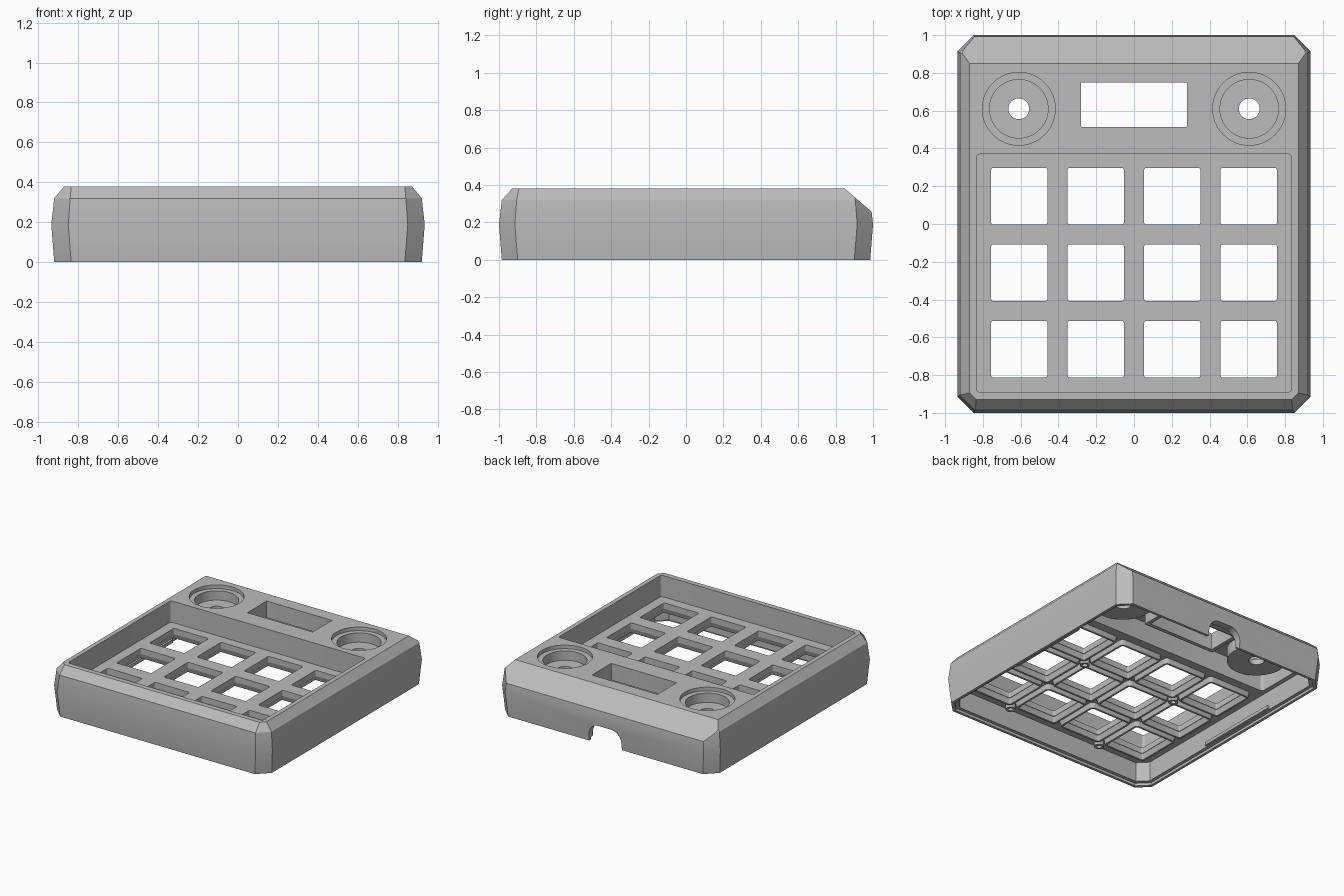
import bpy, bmesh, math
from mathutils import Vector

old = bpy.data.objects.get("Cube")
if old:
    bpy.data.objects.remove(old)

grey = bpy.data.materials.new("case_grey")
grey.use_nodes = True
colour = (0.5, 0.5, 0.5, 1)
grey.diffuse_color = colour
grey.node_tree.nodes["Principled BSDF"].inputs["Base Color"].default_value = colour


def make(name, bm):
    bmesh.ops.recalc_face_normals(bm, faces=bm.faces)
    mesh = bpy.data.meshes.new(name)
    bm.to_mesh(mesh)
    bm.free()
    mesh.materials.append(grey)
    ob = bpy.data.objects.new(name, mesh)
    bpy.context.collection.objects.link(ob)
    return ob


def chamfered(hx, hy, c):
    """Outline of a rectangle with clipped corners."""
    pts = []
    for sx, sy in ((1, 1), (-1, 1), (-1, -1), (1, -1)):
        pair = [(sx * hx, sy * (hy - c)), (sx * (hx - c), sy * hy)]
        pts += pair if sx * sy > 0 else pair[::-1]
    return pts


def rounded(hx, hy, r, n=4):
    """Outline of a rectangle with rounded corners."""
    pts = []
    for q, (sx, sy) in enumerate(((1, 1), (-1, 1), (-1, -1), (1, -1))):
        for i in range(n + 1):
            a = math.pi / 2 * (q + i / n)
            pts.append((sx * (hx - r) + r * math.cos(a), sy * (hy - r) + r * math.sin(a)))
    return pts


def circle(r, n=64):
    return [(r * math.cos(2 * math.pi * i / n), r * math.sin(2 * math.pi * i / n)) for i in range(n)]


def loft(layers, at=(0, 0), closed=False):
    """Skin outlines [(outline, z), ...]; cap the ends, or join last to first."""
    bm = bmesh.new()
    rings = [[bm.verts.new((x + at[0], y + at[1], z)) for x, y in o] for o, z in layers]
    pairs = list(zip(rings, rings[1:]))
    if closed:
        pairs.append((rings[-1], rings[0]))
    else:
        bm.faces.new(rings[0])
        bm.faces.new(rings[-1])
    for a, b in pairs:
        for i in range(len(a)):
            j = (i + 1) % len(a)
            bm.faces.new((a[i], a[j], b[j], b[i]))
    return bm


def cut(ob, bm):
    """Subtract a temporary solid from an object."""
    cutter = make("cutter", bm)
    cutter.hide_render = True
    mod = ob.modifiers.new("cut", "BOOLEAN")
    mod.operation, mod.solver, mod.object = "DIFFERENCE", "EXACT", cutter
    dg = bpy.context.evaluated_depsgraph_get()
    mesh = bpy.data.meshes.new_from_object(ob.evaluated_get(dg))
    ob.modifiers.clear()
    ob.data = mesh
    bpy.data.objects.remove(cutter)


# Outer case: bulging chamfered walls with a sloped back edge
bm = loft([(chamfered(0.92, 0.985, 0.085), 0), (chamfered(0.935, 1.0, 0.085), 0.19),
           (chamfered(0.92, 0.985, 0.08), 0.32), (chamfered(0.87, 0.93, 0.035), 0.38)])
cut_result = bmesh.ops.bisect_plane(bm, geom=bm.verts[:] + bm.edges[:] + bm.faces[:],
                                    plane_co=(0, 0.85, 0.38), plane_no=(0, 0.125, 0.145),
                                    clear_outer=True)
rim = [e for e in cut_result["geom_cut"] if isinstance(e, bmesh.types.BMEdge)]
bmesh.ops.holes_fill(bm, edges=rim)
case = make("case", bm)

# Hollow underside with a stepped rim
PLATE_TOP, PLATE_LOW, ROOF = 0.215, 0.17, 0.33
cut(case, loft([(chamfered(0.9, 0.965, 0.08), -0.1), (chamfered(0.9, 0.965, 0.08), 0.02)]))
cut(case, loft([(chamfered(0.875, 0.94, 0.07), -0.1), (chamfered(0.875, 0.94, 0.07), PLATE_LOW)]))
cut(case, loft([(rounded(0.84, 0.23, 0.02), 0.1), (rounded(0.84, 0.23, 0.02), ROOF)], (0, 0.63)))

# Key recess and display window
cut(case, loft([(rounded(0.835, 0.63, 0.02), PLATE_TOP), (rounded(0.835, 0.63, 0.02), 0.6)], (0, -0.26)))
window = rounded(0.28, 0.118, 0.003)
cut(case, loft([(window, 0.2), (window, 0.6)], (0, 0.632)))

# Key openings with flared collars beneath
PITCH = 0.405
hole = rounded(0.149, 0.149, 0.01)
for col in range(4):
    for row in range(3):
        at = ((col - 1.5) * PITCH, 0.147 - row * PITCH)
        cut(case, loft([(hole, 0.1), (hole, 0.3)], at))
        make("key_collar", loft([(hole, 0.18), (rounded(0.165, 0.165, 0.012), 0.13),
                                 (rounded(0.18, 0.18, 0.03), 0.13),
                                 (rounded(0.188, 0.188, 0.03), 0.18)], at, True))

# Knob wells: shallow ledge, deep cup and shaft hole
for side in (-1, 1):
    at = (side * 0.61, 0.61)
    cut(case, loft([(circle(0.155), 0.2), (circle(0.155), 0.6)], at))
    cut(case, loft([(circle(0.193), 0.352), (circle(0.193), 0.6)], at))
    make("knob_cup", loft([(circle(0.055), 0.24), (circle(0.208), 0.24), (circle(0.208), 0.335),
                           (circle(0.155), 0.335), (circle(0.155), 0.28), (circle(0.055), 0.28)],
                          at, True))

# Frame hanging below the display window
wide = rounded(0.31, 0.148, 0.01)
make("window_frame", loft([(window, 0.25), (wide, 0.25), (wide, 0.335), (window, 0.335)],
                          (0, 0.632), True))

# Cable notch in the back wall, an upright rounded slot
bm = loft([(rounded(0.14, 0.14, 0.09, 8), 0.8), (rounded(0.14, 0.14, 0.09, 8), 1.1)])
for v in bm.verts:
    v.co = Vector((v.co.x, v.co.z, v.co.y))
cut(case, bm)

# Screw posts under the plate and snap ridges on the side walls
for side in (-1, 1):
    for y in (-0.055, -0.865):
        make("screw_post", loft([(circle(0.018, 24), 0.12), (circle(0.035, 24), 0.12),
                                 (circle(0.035, 24), 0.175), (circle(0.018, 24), 0.175)],
                                (side * PITCH, y), True))
    ridge = rounded(0.012, 0.34, 0.004)
    make("snap_ridge", loft([(ridge, 0.025), (ridge, 0.05)], (side * 0.87, 0.09)))

# Smooth only the gentle curves
bpy.ops.object.select_all(action="DESELECT")
for ob in bpy.context.collection.objects:
    if ob.type == "MESH" and ob.data.materials and ob.data.materials[0] == grey:
        ob.select_set(True)
        bpy.context.view_layer.objects.active = ob
bpy.ops.object.shade_smooth_by_angle(angle=math.radians(25))
